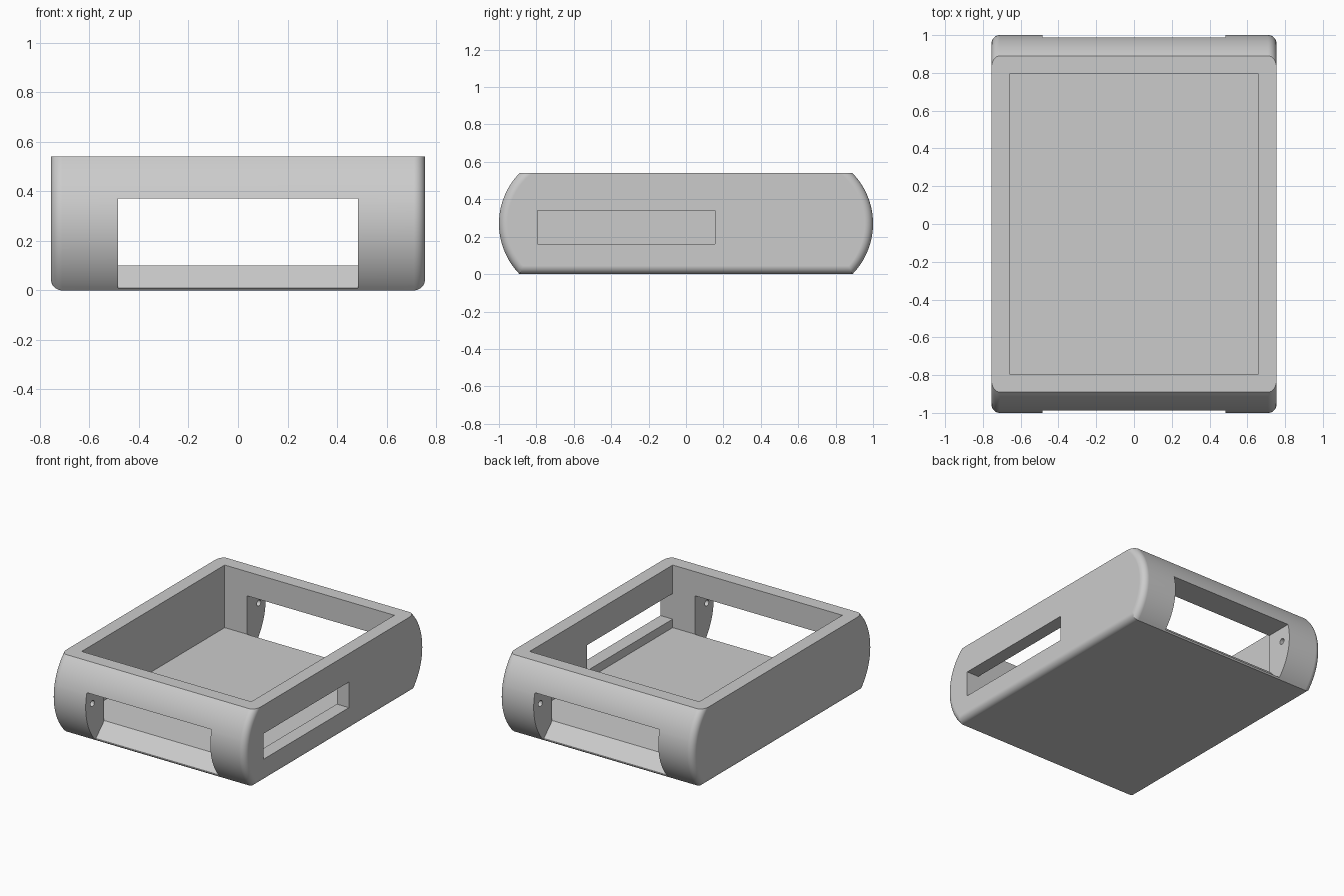
import bpy
import bmesh
import math

if "Cube" in bpy.data.objects:
    bpy.data.objects.remove(bpy.data.objects["Cube"])

HALF_W, HEIGHT, WALL_X, WALL_Y, FLOOR = 0.755, 0.54, 0.66, 0.795, 0.10
HALF_H, BULGE, FILLET = HEIGHT / 2, 0.11, 0.045
RADIUS = (HALF_H ** 2 + BULGE ** 2) / (2 * BULGE)

grey = bpy.data.materials.new("plain grey")
grey.use_nodes = True
grey.diffuse_color = (0.6, 0.6, 0.6, 1)
grey.node_tree.nodes["Principled BSDF"].inputs["Base Color"].default_value = grey.diffuse_color


def loft(name, sections):
    """Closed solid through (x, profile) sections; profiles run anticlockwise seen from +x."""
    bm = bmesh.new()
    rings = [[bm.verts.new((x, y, z)) for y, z in profile] for x, profile in sections]
    bm.faces.new(rings[0][::-1])
    bm.faces.new(rings[-1])
    for near, far in zip(rings, rings[1:]):
        for i in range(len(near)):
            bm.faces.new((near[i - 1], near[i], far[i], far[i - 1]))
    bm.normal_update()
    mesh = bpy.data.meshes.new(name)
    bm.to_mesh(mesh)
    bm.free()
    mesh.materials.append(grey)
    ob = bpy.data.objects.new(name, mesh)
    bpy.context.collection.objects.link(ob)
    return ob


def prism(name, profile, x0, x1):
    return loft(name, [(x0, profile), (x1, profile)])


def box(name, x0, x1, y0, y1, z0, z1):
    return prism(name, [(y0, z0), (y1, z0), (y1, z1), (y0, z1)], x0, x1)


def circle(y, z, r, n):
    return [(y + r * math.cos(2 * math.pi * i / n), z + r * math.sin(2 * math.pi * i / n))
            for i in range(n)]


def body_profile(inset, steps=32):
    """Flat top and bottom with bulging ends; the top stays level when inset."""
    r = RADIUS - inset
    low = -math.asin((HALF_H - inset) / r)
    high = math.asin(HALF_H / r)
    angles = [low + (high - low) * i / steps for i in range(steps + 1)]
    arc = [(1 - RADIUS + r * math.cos(a), HALF_H + r * math.sin(a)) for a in angles]
    return arc + [(-y, z) for y, z in reversed(arc)]


# Case body with rounded rims on both sides
sections = []
for s in (-1, 1):
    for i in range(9):
        t = math.pi / 2 * (i if s > 0 else 8 - i) / 8
        x = s * (HALF_W - FILLET + FILLET * math.sin(t))
        sections.append((x, body_profile(FILLET * (1 - math.cos(t)))))
case = loft("case_body", sections)

# Main cavity and the slot in one side wall
cutters = [
    box("cavity_cutter", -WALL_X, WALL_X, -WALL_Y, WALL_Y, FLOOR, 0.8),
    box("side_slot_cutter", 0.6, 0.9, -0.794, 0.155, 0.16, 0.34),
]

# End windows with a sloping sill, and pin holes in their side walls
window = [(0.7, 0.37), (1.1, 0.37), (1.1, 0.01), (0.887, 0.01), (0.7, 0.189)]
for s in (-1, 1):
    outline = [(s * y, z) for y, z in window][::-s]
    cutters.append(prism("end_window_cutter", outline, -0.485, 0.485))
    cutters.append(prism("pin_hole_cutter", circle(s * 0.925, HALF_H, 0.021, 24), -0.58, 0.58))

bpy.context.view_layer.objects.active = case
case.select_set(True)
for cutter in cutters:
    cutter.hide_render = True
    mod = case.modifiers.new("cut", 'BOOLEAN')
    mod.operation = 'DIFFERENCE'
    mod.solver = 'MANIFOLD'
    mod.object = cutter
    bpy.ops.object.modifier_apply(modifier=mod.name)
    bpy.data.objects.remove(cutter)

# Smooth curved surfaces, crisp cut edges
bpy.ops.object.shade_smooth_by_angle(angle=math.radians(28))
weighted = case.modifiers.new("even_shading", 'WEIGHTED_NORMAL')
weighted.keep_sharp = True
